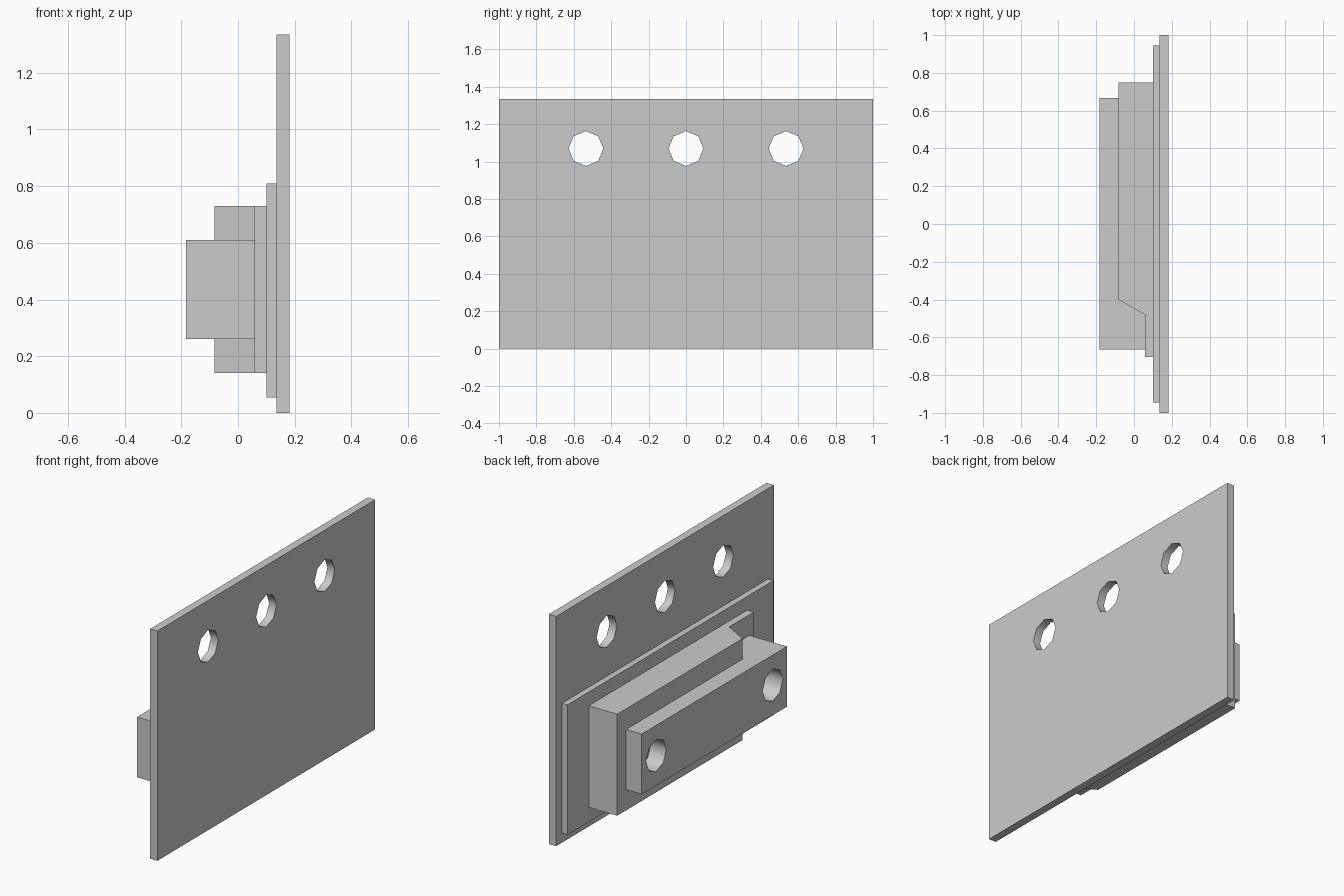
import bpy, bmesh, math

if "Cube" in bpy.data.objects:
    bpy.data.objects.remove(bpy.data.objects["Cube"])


def prism(name, profile, z0, z1):
    """Extrude an (x, y) outline from z0 up to z1."""
    bm = bmesh.new()
    face = bm.faces.new([bm.verts.new((x, y, z0)) for x, y in profile])
    top = bmesh.ops.extrude_face_region(bm, geom=[face])["geom"]
    bmesh.ops.translate(bm, vec=(0, 0, z1 - z0),
                        verts=[g for g in top if isinstance(g, bmesh.types.BMVert)])
    bmesh.ops.recalc_face_normals(bm, faces=bm.faces)
    mesh = bpy.data.meshes.new(name)
    bm.to_mesh(mesh)
    bm.free()
    ob = bpy.data.objects.new(name, mesh)
    bpy.context.collection.objects.link(ob)
    return ob


def slab(name, x0, x1, y0, y1, z0, z1):
    return prism(name, [(x0, y0), (x1, y0), (x1, y1), (x0, y1)], z0, z1)


def drill(ob, x, z, ys, radius=0.093):
    """Cut octagonal holes along x and smooth their walls."""
    for y in ys:
        bpy.ops.mesh.primitive_cylinder_add(vertices=8, radius=radius, depth=0.6,
                                            location=(x, y, z),
                                            rotation=(0, math.pi / 2, 0))
        cutter = bpy.context.object
        cutter.name = "hole_cutter"
        cutter.hide_render = True
        mod = ob.modifiers.new("hole", 'BOOLEAN')
        mod.operation = 'DIFFERENCE'
        mod.solver = 'EXACT'
        mod.object = cutter
        bpy.ops.object.select_all(action='DESELECT')
        bpy.context.view_layer.objects.active = ob
        ob.select_set(True)
        bpy.ops.object.modifier_apply(modifier=mod.name)
        bpy.data.objects.remove(cutter)
    bpy.ops.object.shade_smooth_by_angle(angle=math.radians(50))


# Tall mounting plate with a row of three holes
plate = slab("mounting_plate", 0.135, 0.182, -1, 1, 0, 1.335)
drill(plate, 0.16, 1.07, (-0.535, 0, 0.535))

# Thin backing pad
slab("backing_pad", 0.1, 0.135, -0.945, 0.945, 0.055, 0.81)

# Body block, stepped down with a slope at one end
prism("body_block", [(0.1, 0.75), (-0.083, 0.75), (-0.083, -0.4),
                     (0.058, -0.48), (0.058, -0.705), (0.1, -0.705)], 0.14, 0.73)

# Raised bar with a hole near each end
bar = slab("raised_bar", -0.183, 0.058, -0.665, 0.668, 0.26, 0.61)
drill(bar, -0.06, 0.435, (-0.535, 0.535))
